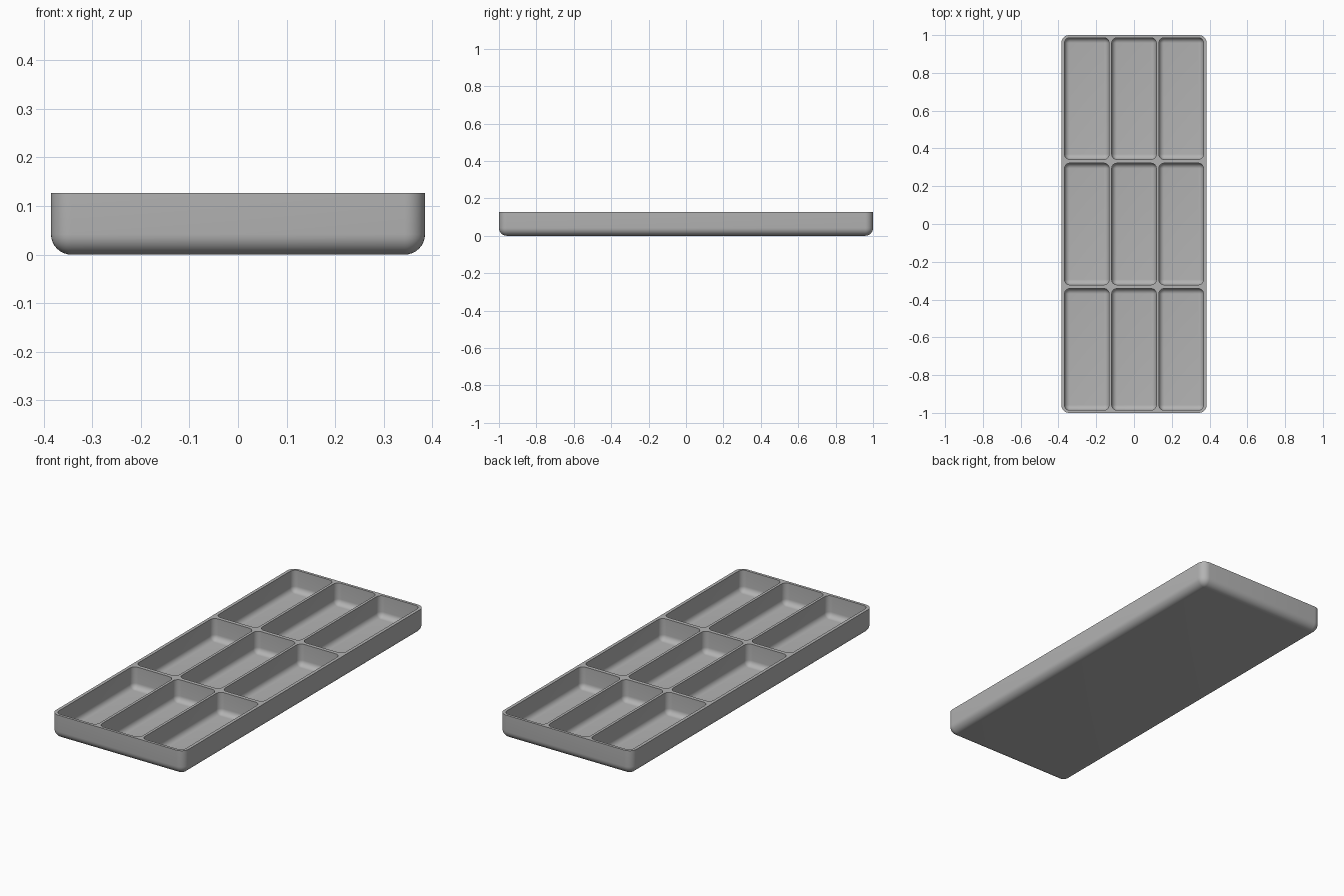
import bpy, bmesh
from math import sin, cos, pi

cube = bpy.data.objects.get("Cube")
if cube:
    bpy.data.objects.remove(cube, do_unlink=True)

HALF_X, HALF_Y, HEIGHT = 0.385, 1.0, 0.127
FLOOR = 0.015
STEPS = 8


def rounded_loop(bm, cx, cy, hx, hy, r, z):
    """Ring of vertices around a rounded rectangle."""
    verts = []
    for k, (sx, sy) in enumerate([(1, 1), (-1, 1), (-1, -1), (1, -1)]):
        for i in range(STEPS + 1):
            a = (k + i / STEPS) * pi / 2
            verts.append(bm.verts.new((cx + sx * (hx - r) + r * cos(a),
                                       cy + sy * (hy - r) + r * sin(a), z)))
    return verts


def basin(bm, cx, cy, hx, hy, r, bottom):
    """Straight walls rounding into a flat bottom; returns the rim edges."""
    rings = [rounded_loop(bm, cx, cy, hx, hy, r, HEIGHT)]
    for i in range(STEPS + 1):
        a = i / STEPS * pi / 2
        inset = r * (1 - cos(a)) * 0.999
        rings.append(rounded_loop(bm, cx, cy, hx - inset, hy - inset, r - inset,
                                  bottom + r * (1 - sin(a))))
    n = len(rings[0])
    for up, low in zip(rings, rings[1:]):
        for j in range(n):
            k = (j + 1) % n
            bm.faces.new((up[j], low[j], low[k], up[k]))
    bm.faces.new(rings[-1])
    top = rings[0]
    return [bm.edges.get((top[j], top[(j + 1) % n])) for j in range(n)]


# Outer shell and a three by three set of pockets
bm = bmesh.new()
rim = basin(bm, 0, 0, HALF_X, HALF_Y, 0.042, 0)
for cx in (-0.25, 0, 0.25):
    for cy in (-0.664, 0, 0.664):
        rim += basin(bm, cx, cy, 0.118, 0.322, 0.028, FLOOR)

# Flat rim and dividers joining the shell to the pockets
bmesh.ops.triangle_fill(bm, edges=rim, use_beauty=True, normal=(0, 0, 1))
bmesh.ops.remove_doubles(bm, verts=bm.verts[:], dist=0.0002)
bmesh.ops.recalc_face_normals(bm, faces=bm.faces[:])

mesh = bpy.data.meshes.new("compartment_tray")
bm.to_mesh(mesh)
bm.free()
tray = bpy.data.objects.new("compartment_tray", mesh)
bpy.context.collection.objects.link(tray)

# Plain grey finish
grey = bpy.data.materials.new("light_grey")
grey.use_nodes = True
colour = (0.45, 0.45, 0.45, 1)
grey.diffuse_color = colour
grey.node_tree.nodes["Principled BSDF"].inputs["Base Color"].default_value = colour
mesh.materials.append(grey)

bpy.ops.object.select_all(action="DESELECT")
tray.select_set(True)
bpy.context.view_layer.objects.active = tray
bpy.ops.object.shade_smooth_by_angle(angle=pi / 6)
